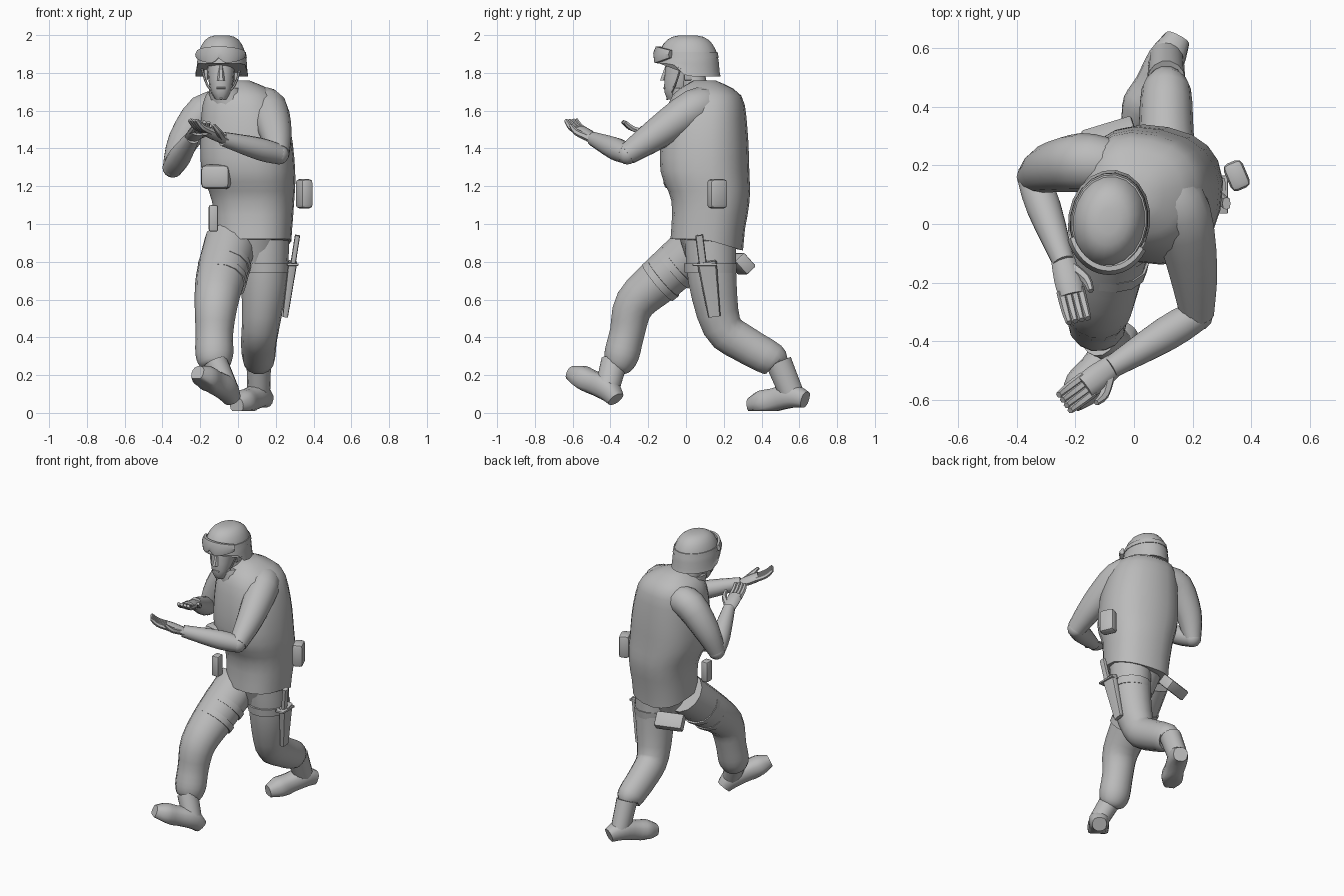
import bpy, bmesh, math
from mathutils import Vector, Matrix

default_cube = bpy.data.objects.get("Cube")
if default_cube:
    bpy.data.objects.remove(default_cube, do_unlink=True)

plain_grey = bpy.data.materials.new("plain_grey")
plain_grey.use_nodes = True
plain_grey.diffuse_color = (.5, .5, .5, 1)
shader = plain_grey.node_tree.nodes["Principled BSDF"]
shader.inputs["Base Color"].default_value = plain_grey.diffuse_color

ALONG_X, ALONG_Y, ALONG_Z = Vector((1, 0, 0)), Vector((0, 1, 0)), Vector((0, 0, 1))


def heading(degrees):
    return Matrix.Rotation(math.radians(degrees), 4, "Z")


def finish(bm, name, sharp_angle=50):
    bmesh.ops.recalc_face_normals(bm, faces=bm.faces)
    mesh = bpy.data.meshes.new(name)
    bm.to_mesh(mesh)
    bm.free()
    part = bpy.data.objects.new(name, mesh)
    bpy.context.collection.objects.link(part)
    mesh.materials.append(plain_grey)
    bpy.ops.object.select_all(action="DESELECT")
    part.select_set(True)
    bpy.context.view_layer.objects.active = part
    bpy.ops.object.shade_smooth_by_angle(angle=math.radians(sharp_angle))


def smooth_rings(rings, steps):
    """Fill in a curve through rings of (x, y, z, radius)."""
    keys = [Vector(ring) for ring in rings]
    padded = [keys[0]] + keys + [keys[-1]]
    result = []
    for before, start, end, after in zip(padded, padded[1:], padded[2:], padded[3:]):
        for step in range(steps):
            t = step / steps
            leave, arrive = (end - before) / 2, (after - start) / 2
            bend = (end - start) * 3 - leave * 2 - arrive
            twist = (start - end) * 2 + leave + arrive
            result.append(start + leave * t + bend * t ** 2 + twist * t ** 3)
    return result + [keys[-1]]


def loft(name, rings, depth=1, side=ALONG_X, level=False, sides=14, power=2, steps=3, shape=None):
    """Skin rings; depth is the radius across the side axis, as a ratio."""
    bm = bmesh.new()
    rings = smooth_rings(rings, steps)
    centres = [ring.xyz for ring in rings]
    loops = []
    for i, ring in enumerate(rings):
        ahead, behind = centres[min(i + 1, len(rings) - 1)], centres[max(i - 1, 0)]
        tangent = ALONG_Z if level else (ahead - behind).normalized()
        across = (side - tangent * side.dot(tangent)).normalized()
        other = tangent.cross(across) * depth
        loop = []
        for k in range(sides):
            angle = math.tau * k / sides
            c, s = math.cos(angle), math.sin(angle)
            u = math.copysign(abs(c) ** (2 / power), c)
            v = math.copysign(abs(s) ** (2 / power), s)
            point = centres[i] + (across * u + other * v) * ring.w
            loop.append(bm.verts.new(shape(point) if shape else point))
        loops.append(loop)
    for low, high in zip(loops, loops[1:]):
        for k in range(sides):
            bm.faces.new((low[k - 1], low[k], high[k], high[k - 1]))
    bm.faces.new(loops[0])
    bm.faces.new(loops[-1])
    finish(bm, name)


def box(name, centre, size, tilt=0, turn=0, bevel=.01):
    bm = bmesh.new()
    bmesh.ops.create_cube(bm, size=1)
    bmesh.ops.scale(bm, vec=size, verts=bm.verts)
    bmesh.ops.bevel(bm, geom=bm.edges[:], offset=bevel, segments=2, profile=.5, affect="EDGES")
    lean = Matrix.Rotation(math.radians(tilt), 4, "X")
    bm.transform(Matrix.Translation(centre) @ heading(turn) @ lean)
    finish(bm, name, sharp_angle=35)


# Jacket, turned to the right, with a hem that drops at the back
turned = heading(-12) @ ALONG_X


def drop_hem(point):
    if point.z < .95:
        point.z -= max(0, point.y - .1) * .3
    return point


loft("jacket", [(.08, .11, .92, .2), (.08, .13, 1.12, .215), (.055, .1, 1.28, .245), (.04, .1, 1.5, .235),
                (.02, .11, 1.68, .19), (0, .1, 1.76, .06)],
     depth=.94, side=turned, level=True, sides=20, power=2.4, shape=drop_hem)
loft("trouser_seat", [(.07, .11, .76, .1), (.08, .12, .95, .18)], depth=.9, side=turned, level=True)
loft("collar", [(-.03, .06, 1.6, .12), (-.07, .02, 1.72, .085)], depth=1.1, level=True)

# Head and face
loft("neck", [(-.05, .07, 1.6, .07), (-.08, .03, 1.8, .07)])
loft("head", [(-.09, -.06, 1.66, .03), (-.09, -.04, 1.72, .06), (-.09, 0, 1.88, .08)],
     depth=1.3, level=True, power=2.3)
loft("nose", [(-.09, -.12, 1.76, .02), (-.09, -.1, 1.84, .01)], level=True, sides=6)
box("lips", (-.09, -.11, 1.72), (.05, .02, .01), bevel=.004)
for mirror, side in ((1, "left"), (-1, "right")):
    box(side + "_ear", (-.09 + mirror * .08, .01, 1.79), (.02, .04, .06), bevel=.006)
    loft(side + "_chin_strap", [(-.09 + mirror * .1, -.03, 1.82, .006), (-.09 + mirror * .07, -.06, 1.73, .006),
                                (-.09, -.1, 1.66, .006)], sides=6)

# Helmet with a raised brim, and a cloth band
crown = Vector((-.085, .01, 1.81))
helmet_side = heading(-8) @ ALONG_X


def raise_brim(point):
    point.z = max(point.z, 1.78 + min(.07, -point.y))
    return point


dome = [(*crown.xy, crown.z - .03, .14)]
for k in range(8):
    angle = math.radians(k * 12)
    dome.append((*crown.xy, crown.z + .19 * math.sin(angle), .135 * math.cos(angle) ** .6))
loft("helmet", dome, depth=1.25, side=helmet_side, level=True, sides=20, steps=1, shape=raise_brim)
loft("helmet_band", [(*crown.xy, 1.88, .132), (*crown.xy, 1.91, .127)],
     depth=1.25, side=helmet_side, level=True, sides=20, steps=1)

# Goggles: a wrapped bar with a notch over the nose
bm = bmesh.new()
columns = []
for k in range(-8, 9):
    t = k / 8
    angle = t * 1.1 - math.pi / 2 - .12
    bottom = 1.85 + .03 * max(t * t, 1 - abs(t) * 5)
    top = 1.94 - .02 * t * t
    column = []
    for reach, z in ((.9, bottom), (1.05, bottom), (1.08, (bottom + top) / 2), (1, top), (.9, top)):
        offset = Vector((.14 * math.cos(angle), .17 * math.sin(angle), z - crown.z))
        offset.xy *= reach
        column.append(bm.verts.new(crown + offset))
    columns.append(column)
for left, right in zip(columns, columns[1:]):
    for j in range(len(left)):
        bm.faces.new((left[j - 1], left[j], right[j], right[j - 1]))
bm.faces.new(columns[0])
bm.faces.new(columns[-1])
finish(bm, "goggles", sharp_angle=35)


# Open hands with palms up
def hand(name, wrist, ahead, thumb_side):
    wrist, ahead = Vector(wrist), Vector(ahead).normalized()
    side = (thumb_side - ahead * thumb_side.dot(ahead)).normalized()
    up = side.cross(ahead)
    up *= math.copysign(1, up.z)

    def ring(forward, sideways, lift, radius):
        return (*(wrist + ahead * forward + side * sideways + up * lift), radius)

    loft(name + "_palm", [ring(-.04, 0, 0, .037), ring(.06, 0, 0, .047), ring(.12, 0, 0, .044)],
         depth=.6, side=side, sides=10)
    for k in range(4):
        spread = (k - 1.5) * .022
        loft(f"{name}_finger_{k + 1}", [ring(.1, spread, 0, .016), ring(.17, spread, 0, .015),
                                        ring(.22, spread, .02, .011)], side=side, sides=6)
    loft(name + "_thumb", [ring(.02, .02, 0, .02), ring(.08, .06, .01, .017), ring(.13, .065, .03, .01)],
         side=side, sides=6)


# Sleeves, with a rounded elbow, and the hands at their ends
right_elbow, right_wrist = (-.345, .16, 1.3), (-.24, -.13, 1.46)
left_elbow, left_wrist = (.215, -.31, 1.37), (-.08, -.49, 1.45)
loft("right_upper_arm", [(-.08, .2, 1.61, .09), (-.18, .21, 1.59, .1), (-.29, .19, 1.44, .083),
                         (*right_elbow, .055)], side=ALONG_Y)
loft("left_upper_arm", [(.11, .13, 1.63, .09), (.16, .04, 1.61, .103), (.2, -.15, 1.48, .085),
                        (*left_elbow, .058)], side=ALONG_Z)
for side, elbow, wrist in (("right", right_elbow, right_wrist), ("left", left_elbow, left_wrist)):
    muscle = Vector(elbow).lerp(Vector(wrist), .35)
    loft(side + "_forearm", [(*elbow, .054), (*muscle, .06), (*wrist, .038)], side=ALONG_Z)
    bm = bmesh.new()
    bmesh.ops.create_uvsphere(bm, u_segments=12, v_segments=8, radius=.055,
                              matrix=Matrix.Translation(elbow))
    finish(bm, side + "_elbow")
hand("right_hand", right_wrist, (.05, -.2, .06), ALONG_X)
hand("left_hand", left_wrist, (-.16, -.12, .08), heading(-60) @ ALONG_X)

# Trouser legs ending in gathered cuffs
loft("right_leg", [(-.04, .08, .9, .14), (-.09, -.12, .72, .133), (-.115, -.27, .58, .115),
                   (-.125, -.31, .43, .1), (-.125, -.34, .31, .1), (-.12, -.36, .25, .08),
                   (-.12, -.37, .23, .05)], depth=.95)
loft("left_leg", [(.14, .13, .92, .13), (.14, .14, .7, .122), (.12, .19, .46, .1),
                  (.11, .3, .37, .094), (.11, .46, .28, .084), (.11, .48, .26, .05)], depth=1.07)


# Boots: a foot flattened against its sole, and an ankle shaft
def boot(name, place, pitch, turn, ankle):
    pose = Matrix.Translation(place) @ heading(turn) @ Matrix.Rotation(math.radians(pitch), 4, "X")

    def flatten(point):
        point.z = max(point.z, 0)
        return pose @ point

    loft(name, [(0, .08, .06, .045), (0, 0, .08, .064), (0, -.1, .06, .062), (0, -.18, .04, .068),
                (0, -.25, .03, .04)], power=2.4, shape=flatten)
    foot = pose @ Vector((0, 0, .09))
    loft(name + "_shaft", [(*foot, .06), (*ankle, .065)], depth=1.1)


boot("right_boot", (-.09, -.45, .06), -30, -38, (-.12, -.38, .27))
boot("left_boot", (.11, .56, .01), 0, -28, (.11, .49, .27))

# Thigh straps
for k in range(2):
    start = Vector((-.07, -.04, .785)) + Vector((-.015, -.08, -.07)) * k
    end = start + Vector((-.005, -.03, -.025))
    loft(f"right_thigh_strap_{k + 1}", [(*start, .142 - k * .005), (*end, .14 - k * .005)], depth=.95, steps=1)
loft("left_thigh_strap", [(.145, .13, .74, .127), (.145, .13, .79, .132)], depth=1.1, level=True, steps=1)

# Holster with a pistol grip
loft("holster", [(.25, .15, .51, .015), (.29, .11, .8, .024)], depth=2.2, sides=8, power=4)
loft("pistol_grip", [(.29, .09, .78, .014), (.315, .07, .94, .014)], depth=1.5, sides=8, power=3)
box("holster_guard", (.29, .1, .785), (.06, .13, .014), bevel=.004)

# Pouches
box("hip_pouch", (.35, .165, 1.16), (.07, .1, .155), turn=23, bevel=.02)
box("front_pouch", (-.13, -.04, 1.03), (.05, .06, .14))
box("chest_pouch", (-.11, -.04, 1.25), (.16, .14, .13), turn=-12, bevel=.03)
box("rear_pouch", (-.08, .29, .79), (.18, .07, .1), tilt=43, turn=17)
